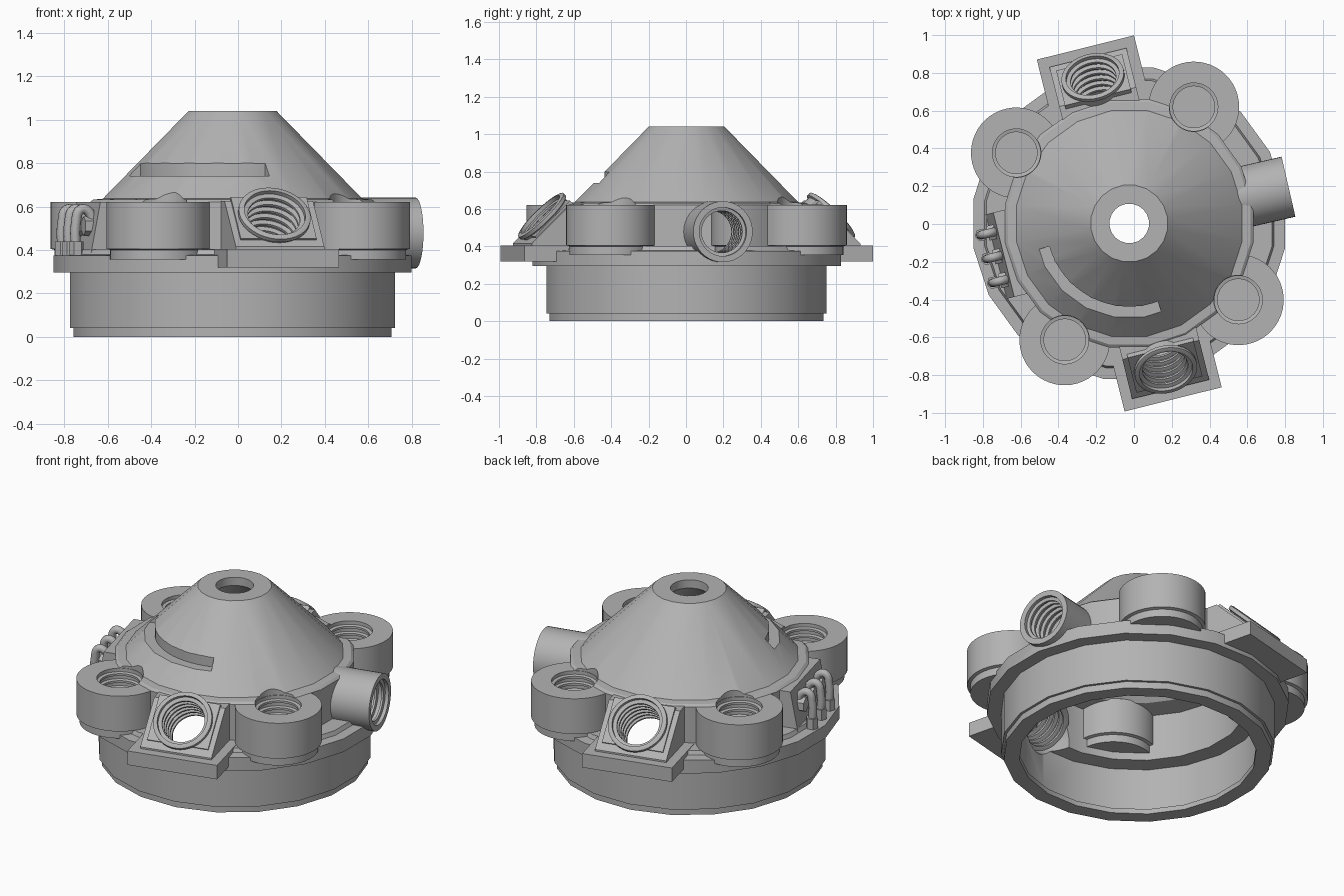
import bpy, bmesh
from math import radians, pi
from mathutils import Matrix, Vector

if "Cube" in bpy.data.objects:
    bpy.data.objects.remove(bpy.data.objects["Cube"])

grey = bpy.data.materials.new("plain_grey")
grey.use_nodes = True
grey.diffuse_color = (0.45, 0.45, 0.45, 1)
grey.node_tree.nodes["Principled BSDF"].inputs["Base Color"].default_value = (0.45, 0.45, 0.45, 1)

CENTRE = Matrix.Translation((-0.025, 0.003, 0))


def radial(deg, r=0.0, z=0.0, tilt=0.0):
    """Frame whose local x points outward at the given heading; tilt leans z outward."""
    return (CENTRE @ Matrix.Rotation(radians(deg), 4, 'Z')
            @ Matrix.Translation((r, 0, z)) @ Matrix.Rotation(radians(tilt), 4, 'Y'))


def finish(name, bm, frame):
    bmesh.ops.remove_doubles(bm, verts=bm.verts, dist=1e-5)
    bmesh.ops.recalc_face_normals(bm, faces=bm.faces)
    bm.transform(frame)
    mesh = bpy.data.meshes.new(name)
    bm.to_mesh(mesh)
    bm.free()
    ob = bpy.data.objects.new(name, mesh)
    bpy.context.collection.objects.link(ob)
    mesh.materials.append(grey)
    return ob


def lathe(name, profile, frame, steps=40, sweep=360, closed=True):
    bm = bmesh.new()
    vs = [bm.verts.new((r, 0, z)) for r, z in profile]
    es = [bm.edges.new(p) for p in zip(vs, vs[1:])]
    if closed:
        es.append(bm.edges.new((vs[-1], vs[0])))
    bmesh.ops.spin(bm, geom=vs + es, cent=(0, 0, 0), axis=(0, 0, 1),
                   angle=radians(sweep), steps=steps, use_duplicate=False)
    if sweep < 360:
        bmesh.ops.holes_fill(bm, edges=[e for e in bm.edges if e.is_boundary])
    return finish(name, bm, frame)


def cylinder(name, r, z0, z1, frame, steps=40):
    return lathe(name, [(0, z0), (r, z0), (r, z1), (0, z1)], frame, steps, closed=False)


def prism(name, outline, width, frame):
    """Extrude an outline given in (outward, up) across the local y axis."""
    bm = bmesh.new()
    face = bm.faces.new([bm.verts.new((x, -width / 2, z)) for x, z in outline])
    out = bmesh.ops.extrude_face_region(bm, geom=[face])
    bmesh.ops.translate(bm, vec=(0, width, 0),
                        verts=[g for g in out["geom"] if isinstance(g, bmesh.types.BMVert)])
    return finish(name, bm, frame)


def box(name, x0, x1, z0, z1, width, frame):
    return prism(name, [(x0, z0), (x1, z0), (x1, z1), (x0, z1)], width, frame)


def thread(r_out, r_in, top, bottom, turns):
    """Stacked ridges running down the inside of a bore."""
    pts, pitch = [], (top - bottom) / turns
    for i in range(turns):
        z = top - i * pitch
        pts += [(r_out, z), (r_out, z - pitch * 0.5),
                (r_in, z - pitch * 0.6), (r_in, z - pitch * 0.9)]
    return pts + [(r_out, bottom)]


def cut(ob, cutters):
    bpy.context.view_layer.objects.active = ob
    for c in cutters:
        mod = ob.modifiers.new("cut", 'BOOLEAN')
        mod.operation, mod.solver, mod.object = 'DIFFERENCE', 'EXACT', c
        bpy.ops.object.modifier_apply(modifier=mod.name)


# Hollow body: base ring, flange, collar and cone in one turned profile
body = lathe("body", [
    (0.655, 0), (0.742, 0), (0.742, 0.04), (0.757, 0.04), (0.757, 0.295),
    (0.835, 0.295), (0.835, 0.375), (0.775, 0.378), (0.765, 0.402), (0.665, 0.402),
    (0.665, 0.62), (0.65, 0.632), (0.605, 0.636), (0.205, 1.04), (0.105, 1.04),
    (0.105, 0.99), (0.49, 0.61), (0.6, 0.59), (0.6, 0.31), (0.69, 0.3),
    (0.69, 0.04), (0.655, 0.03)], radial(9), steps=20)
cutters = []

# Curved slot in the cone
cutters.append(lathe("slot_cutter", [(0.44, 0.74), (0.62, 0.74), (0.62, 0.8), (0.44, 0.8)],
                     radial(196), steps=24, sweep=94))

# Four round sockets with threaded blind holes
for i, heading in enumerate((61, 148, 241, 325)):
    at = radial(heading, 0.705)
    profile = ([(0, 0.355), (0.222, 0.355), (0.222, 0.4), (0.24, 0.405), (0.24, 0.62)]
               + thread(0.127, 0.11, 0.62, 0.45, 4) + [(0, 0.45)])
    lathe(f"round_socket_{i + 1}", profile, at, 48, closed=False)
    cutters.append(cylinder("socket_cutter", 0.13, 0.44, 0.8, at))

# Sloped connectors at the front and back, each with an open threaded bore
for name, heading in (("front", -76), ("back", 104)):
    flat = radial(heading)
    slope = radial(heading, 0.775, 0.54, 45)
    bore = cylinder("bore_cutter", 0.145, -0.4, 0.2, slope)
    cutters.append(bore)
    parts = [
        box(f"{name}_shelf", 0.62, 0.96, 0.32, 0.405, 0.53, flat),
        prism(f"{name}_wedge", [(0.61, 0.4), (0.905, 0.4), (0.905, 0.415),
                                (0.69, 0.625), (0.61, 0.625)], 0.42, flat),
        box(f"{name}_face_plate", -0.135, 0.135, -0.02, 0.012, 0.36, slope)]
    for part in parts:
        cut(part, [bore])
    lathe(f"{name}_threaded_tube",
          [(0.155, -0.21), (0.155, 0.015), (0.168, 0.02), (0.168, 0.04), (0.155, 0.045)]
          + thread(0.143, 0.122, 0.045, -0.21, 6), slope)

# Horizontal threaded port on the left side
port = radial(13, 0.865, 0.478, 90)
lathe("side_port", [(0.163, -0.29), (0.163, 0)] + thread(0.13, 0.112, 0, -0.29, 7), port)
cutters.append(cylinder("port_cutter", 0.14, -0.4, 0.1, port))

cut(body, cutters)
for c in cutters:
    bpy.data.objects.remove(c)

# Cable bracket on the right side with three bent cables
side = radial(194)
prism("cable_bracket", [(0.6, 0.38), (0.73, 0.38), (0.685, 0.62), (0.6, 0.62)], 0.46, side)
for i, y in enumerate((-0.13, 0, 0.13)):
    shift = side @ Matrix.Translation((0, y, 0))
    cylinder(f"cable_fitting_{i + 1}", 0.045, 0, 0.05,
             shift @ Matrix.Translation((0.69, 0, 0.51)) @ Matrix.Rotation(pi / 2, 4, 'Y'), 6)
    cylinder(f"cable_foot_{i + 1}", 0.035, 0.37, 0.44,
             shift @ Matrix.Translation((0.775, 0, 0)), 6)
    curve = bpy.data.curves.new(f"cable_{i + 1}", 'CURVE')
    curve.dimensions = '3D'
    curve.bevel_depth, curve.bevel_resolution, curve.resolution_u = 0.023, 3, 6
    curve.use_fill_caps = True
    path = [(0.69, 0.51), (0.72, 0.58), (0.755, 0.585), (0.775, 0.53), (0.775, 0.38)]
    spline = curve.splines.new('BEZIER')
    spline.bezier_points.add(len(path) - 1)
    for p, (x, z) in zip(spline.bezier_points, path):
        p.co = shift @ Vector((x, 0, z))
        p.handle_left_type = p.handle_right_type = 'AUTO'
    curve.materials.append(grey)
    bpy.context.collection.objects.link(bpy.data.objects.new(f"cable_{i + 1}", curve))

# Smooth the round surfaces, keep the edges crisp
bpy.ops.object.select_all(action='DESELECT')
for ob in bpy.context.scene.objects:
    if ob.type == 'MESH':
        ob.select_set(True)
bpy.context.view_layer.objects.active = body
bpy.ops.object.shade_smooth_by_angle(angle=radians(25))
